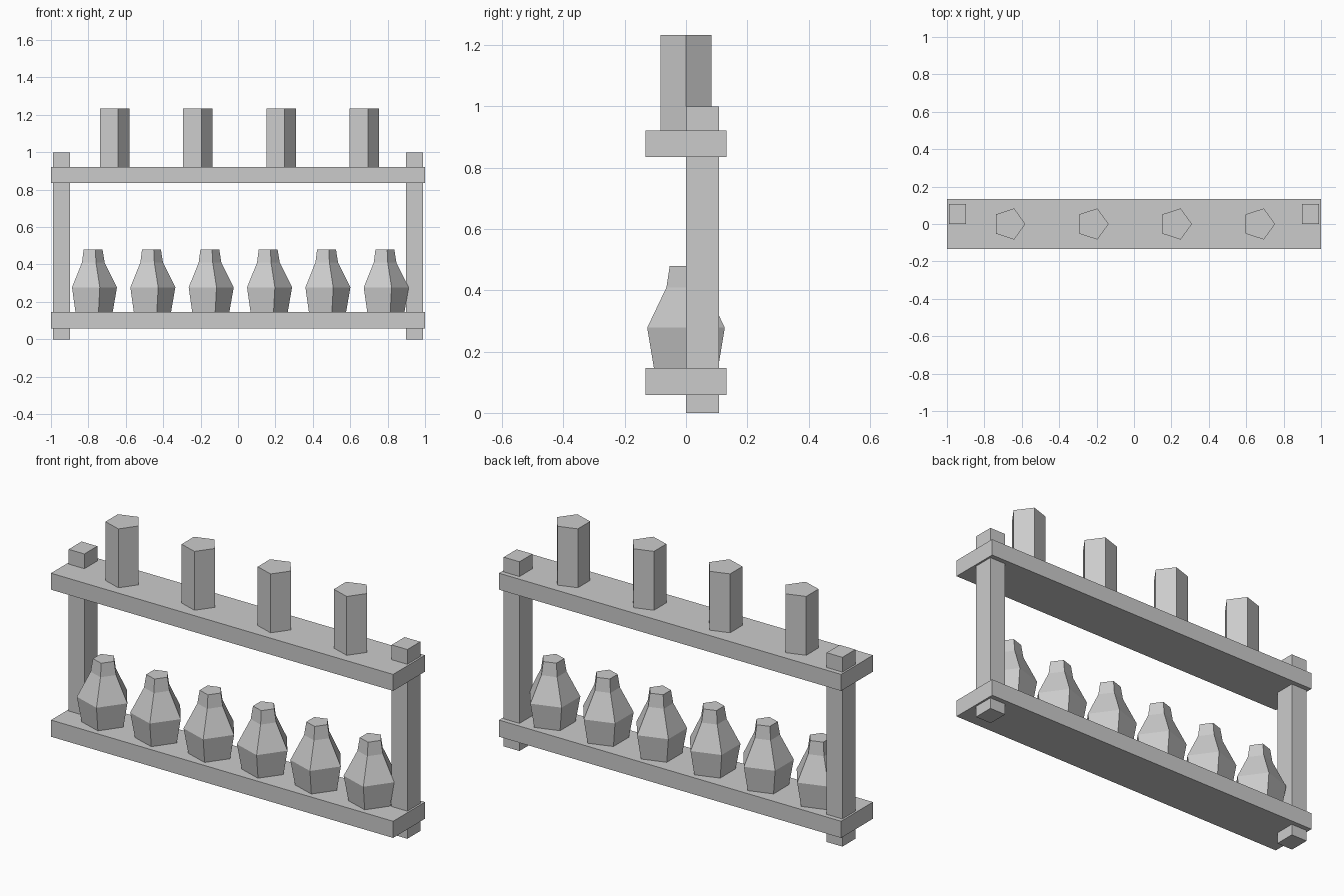
import bpy
import bmesh
from math import cos, sin, tau

cube = bpy.data.objects.get("Cube")
if cube:
    bpy.data.objects.remove(cube, do_unlink=True)

GREY = (0.6, 0.6, 0.6, 1)
grey = bpy.data.materials.new("plain_grey")
grey.use_nodes = True
grey.diffuse_color = GREY
grey.node_tree.nodes["Principled BSDF"].inputs["Base Color"].default_value = GREY


def finish(name, bm):
    bmesh.ops.recalc_face_normals(bm, faces=bm.faces)
    mesh = bpy.data.meshes.new(name)
    bm.to_mesh(mesh)
    bm.free()
    mesh.materials.append(grey)
    obj = bpy.data.objects.new(name, mesh)
    bpy.context.collection.objects.link(obj)
    return obj


def box(name, low, high):
    bm = bmesh.new()
    bmesh.ops.create_cube(bm, size=1)
    for v in bm.verts:
        v.co = [a + (b - a) * (c + 0.5) for a, b, c in zip(low, high, v.co)]
    return finish(name, bm)


def turned(name, x, profile, sides=5):
    """Closed faceted solid from (radius, height) rings, one corner towards +x."""
    bm = bmesh.new()
    angles = [tau * i / sides for i in range(sides)]
    rings = [[bm.verts.new((r * cos(a), r * sin(a), z)) for a in angles]
             for r, z in profile]
    bm.faces.new(rings[0])
    bm.faces.new(rings[-1])
    for low, high in zip(rings, rings[1:]):
        for i in range(sides):
            j = (i + 1) % sides
            bm.faces.new((low[i], low[j], high[j], high[i]))
    obj = finish(name, bm)
    obj.location.x = x
    return obj


# Two shelf boards
box("lower_shelf", (-1, -0.133, 0.058), (1, 0.133, 0.146))
box("upper_shelf", (-1, -0.133, 0.835), (1, 0.133, 0.922))

# Posts set towards the back of the boards
box("left_post", (0.898, 0, 0), (0.99, 0.108, 1))
box("right_post", (-0.99, 0, 0), (-0.898, 0.108, 1))

# Five-sided bottles on the lower shelf
BOTTLE = [(0.11, 0.146), (0.133, 0.278), (0.067, 0.41), (0.056, 0.479)]
for i in range(6):
    turned(f"bottle_{i + 1}", -0.78 + 0.312 * i, BOTTLE)

# Five-sided canisters on the upper shelf
CANISTER = [(0.0875, 0.922), (0.0875, 1.233)]
for i in range(4):
    turned(f"canister_{i + 1}", -0.668 + 0.445 * i, CANISTER)
